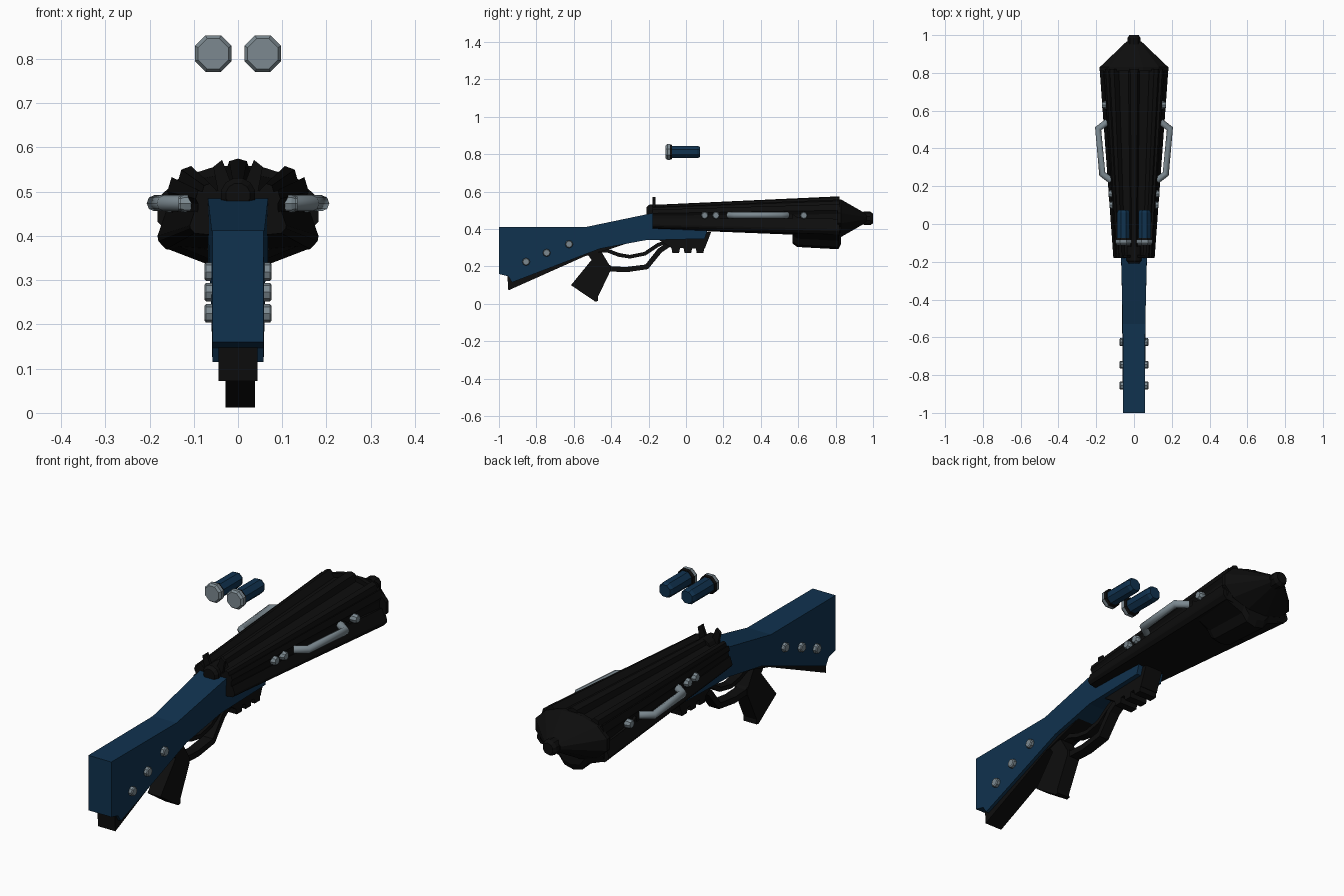
import bpy, bmesh, math
from mathutils import Vector

cube = bpy.data.objects.get("Cube")
if cube:
    bpy.data.objects.remove(cube, do_unlink=True)


def material(name, rgb):
    m = bpy.data.materials.new(name)
    m.use_nodes = True
    m.diffuse_color = (*rgb, 1)
    m.node_tree.nodes["Principled BSDF"].inputs["Base Color"].default_value = (*rgb, 1)
    return m


BLACK = material("matte_black", (0.004, 0.004, 0.004))
BLUE = material("deep_blue", (0.005, 0.032, 0.078))
STEEL = material("grey_steel", (0.2, 0.25, 0.28))


def loft(name, rings, mat):
    """Join rings with equal point counts into a capped solid."""
    bm = bmesh.new()
    loops = [[bm.verts.new(p) for p in ring] for ring in rings]
    for a, b in zip(loops, loops[1:]):
        for i in range(len(a)):
            j = (i + 1) % len(a)
            bm.faces.new((a[i], a[j], b[j], b[i]))
    bm.faces.new(loops[0])
    bm.faces.new(loops[-1])
    bmesh.ops.recalc_face_normals(bm, faces=bm.faces[:])
    mesh = bpy.data.meshes.new(name)
    bm.to_mesh(mesh)
    bm.free()
    mesh.materials.append(mat)
    ob = bpy.data.objects.new(name, mesh)
    bpy.context.collection.objects.link(ob)
    return ob


def side_plate(name, outline, width, mat, centre=0.0):
    """Extrude a (y, z) outline across x; width may depend on y."""
    w = width if callable(width) else lambda y: width
    return loft(name, [[(centre + s * w(y), y, z) for y, z in outline] for s in (-1, 1)], mat)


def turned(name, stations, mat, x=0.0, z=0.0, sides=8, flat=1.0):
    """Round part along y from (y, radius) stations."""
    angles = [math.tau * (i + 0.5) / sides for i in range(sides)]
    return loft(name, [[(x + r * math.cos(a), y, z + r * flat * math.sin(a)) for a in angles]
                       for y, r in stations], mat)


def stud(name, x0, x1, y, z, r, mat):
    """Small bolt head with a chamfered end, pointing along x."""
    angles = [math.tau * i / 8 for i in range(8)]
    rings = []
    for x, k in ((x0, 1), (x0 + (x1 - x0) * 0.85, 1), (x1, 0.8)):
        rings.append([(x, y + r * k * math.cos(a), z + r * k * math.sin(a)) for a in angles])
    return loft(name, rings, mat)


def strip(path, t):
    """Closed outline of thickness t around an open (y, z) path."""
    upper, lower = [], []
    for i, p in enumerate(path):
        a = Vector(path[max(i - 1, 0)])
        b = Vector(path[min(i + 1, len(path) - 1)])
        d = (b - a).normalized()
        n = Vector((-d.y, d.x)) * t / 2
        upper.append(tuple(Vector(p) + n))
        lower.append(tuple(Vector(p) - n))
    return upper + lower[::-1]


def mirrored(half):
    return half + [(-x, z) for x, z in reversed(half) if x > 0]


# Ribbed flaring body
AXIS = 0.46
half = [(0, .115), (.02, .109), (.03, .08), (.08, .07), (.106, .098), (.128, .09),
        (.135, .066), (.15, .073), (.16, .04), (.15, .02), (.152, -.01), (.163, -.005),
        (.182, -.06), (.18, -.072), (.163, -.09), (.06, -.1), (0, -.1)]
section = mirrored(half)


def flare(y):
    return 0.6 + 0.4 * (y + 0.18)


loft("ribbed_body", [[(x * flare(y), y, AXIS + z * flare(y)) for x, z in section]
                     for y in (-.18, .82)], BLACK)

# Tapered nose and its tip
turned("nose_cone", [(.81, .188), (.83, .188), (.965, .042)], BLACK, z=.458, sides=12, flat=.55)
turned("nose_tip", [(.95, .036), (.985, .036), (1.0, .026)], BLACK, z=.457, sides=10)

# Faceted belly under the wide end
belly = mirrored([(0, .45), (.16, .45), (.163, .372), (.072, .337), (.045, .303), (0, .292)])
loft("belly", [[(x * k, y, z + dz) for x, z in belly]
               for y, k, dz in ((.57, .92, .03), (.595, .93, .012), (.815, 1, 0), (.83, .98, .03))], BLACK)

# Rear collar and notched sight
turned("rear_collar", [(-.21, .028), (-.195, .04), (-.12, .04)], BLACK, z=.492, sides=12)
for s, side in ((1, "left"), (-1, "right")):
    post = [(.012, .51), (.036, .572), (.056, .556), (.045, .5)]
    loft(f"sight_post_{side}", [[(s * x, y, z) for x, z in post] for y in (-.178, -.164)], BLACK)


# Stock, running forward under the body
def stock_width(y):
    return .058 + .01 * min(max((y + .6) / .4, 0), 1)


side_plate("stock", [(-1, .412), (-.53, .412), (-.18, .485), (0, .43), (.12, .41), (.1, .348),
                     (-.22, .34), (-.46, .295), (-.93, .115), (-.95, .147), (-1, .16)],
           stock_width, BLUE)
side_plate("stock_underplate", [(-.955, .15), (-.95, .072), (-.54, .255), (-.4, .295),
                                (-.25, .345), (-.45, .32), (-.9, .14)], .044, BLACK)

# Grip and lever loop
side_plate("grip", [(-.53, .27), (-.505, .235), (-.615, .1), (-.485, .012), (-.47, .015),
                    (-.472, .035), (-.405, .175), (-.405, .2), (-.45, .275)],
           .033, BLACK, .005)
side_plate("lever_loop", strip([(-.45, .215), (-.4, .187), (-.32, .183), (-.21, .198),
                                (-.14, .285), (-.08, .325), (0, .335)], .028), .025, BLACK)
side_plate("guard_bar", strip([(-.5, .28), (-.42, .285), (-.36, .262), (-.3, .252),
                               (-.22, .268), (-.15, .315), (-.08, .34)], .02), .02, BLACK)

# Lower rail with teeth
side_plate("lower_rail", [(-.15, .345), (-.08, .3), (.1, .295), (.135, .385), (0, .385)],
           .045, BLACK)
for i, y in enumerate((-.055, .01, .075)):
    side_plate(f"rail_tooth_{i + 1}", [(y - .025, .31), (y - .018, .273), (y + .018, .273),
                                       (y + .025, .31)], .045, BLACK)

for s, side in ((1, "left"), (-1, "right")):
    # Bolts on the stock and body
    for i, (y, z) in enumerate(((-.855, .225), (-.745, .273), (-.625, .319))):
        stud(f"stock_bolt_{side}_{i + 1}", s * .05, s * .076, y, z, .021, STEEL)
    for i, y in enumerate((.1, .16, .63)):
        stud(f"body_bolt_{side}_{i + 1}", s * .1 * flare(y), s * .182 * flare(y), y, .473, .02, STEEL)

    # Bent tube handle
    curve = bpy.data.curves.new(f"handle_{side}", "CURVE")
    curve.dimensions = "3D"
    curve.bevel_depth = .018
    curve.bevel_resolution = 2
    curve.use_fill_caps = True
    path = [(.12, .23), (.168, .265), (.19, .505), (.14, .54)]
    spline = curve.splines.new("POLY")
    spline.points.add(len(path) - 1)
    for p, (x, y) in zip(spline.points, path):
        p.co = (s * x, y, .474, 1)
    curve.materials.append(STEEL)
    handle = bpy.data.objects.new(f"handle_{side}", curve)
    bpy.context.collection.objects.link(handle)

    # Floating cartridges
    x = s * .056
    turned(f"cartridge_{side}", [(-.085, .036), (.06, .036), (.075, .029)], BLUE, x, .812)
    cap = turned(f"cartridge_cap_{side}", [(-.11, .037), (-.1, .045), (-.085, .045), (-.074, .04)],
                 STEEL, x, .812)
    cap.data.materials.append(BLACK)
    for f in cap.data.polygons:
        if f.center.y > -.082:
            f.material_index = 1
